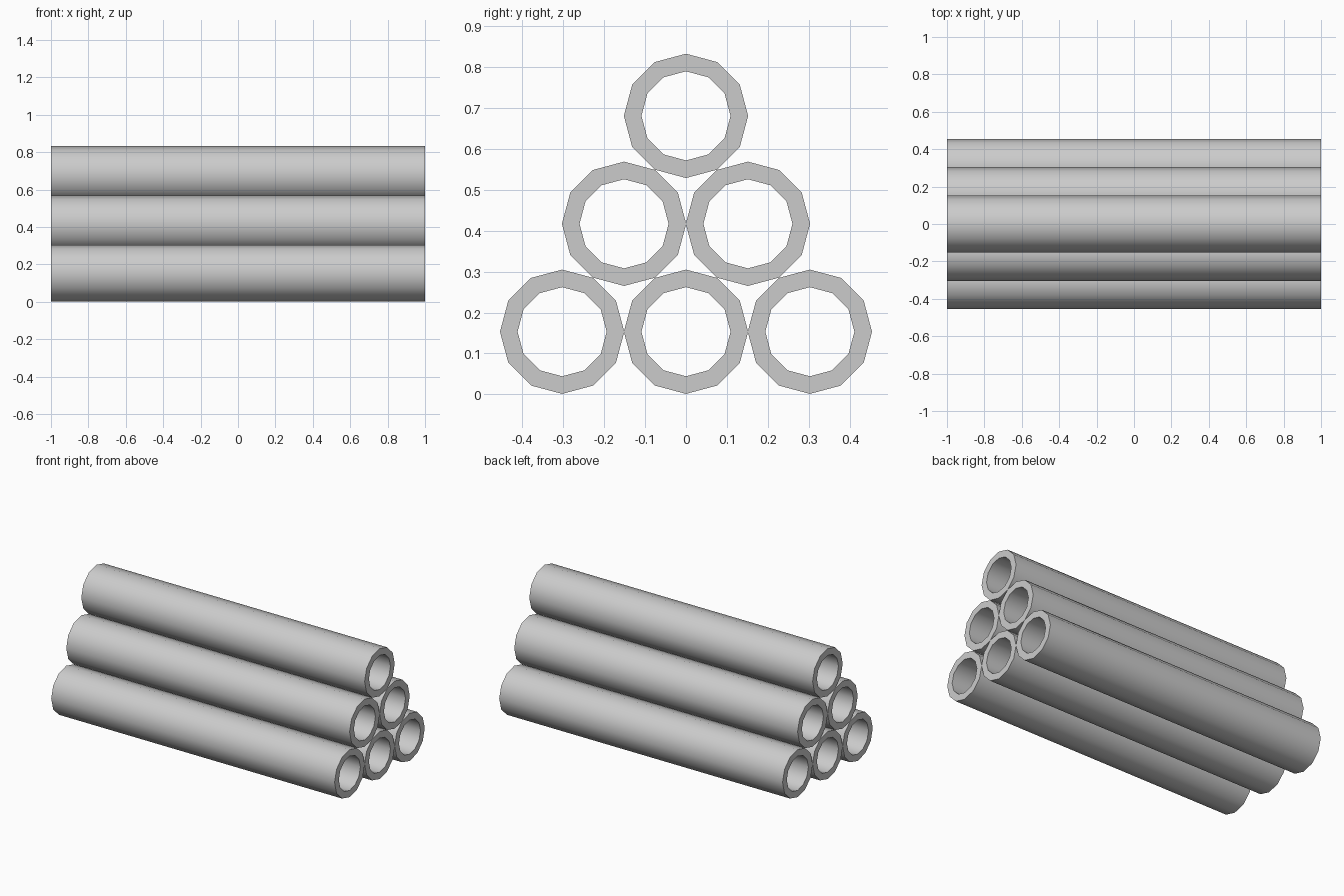
import bpy, bmesh, math

if "Cube" in bpy.data.objects:
    bpy.data.objects.remove(bpy.data.objects["Cube"])

SIDES = 12
R_OUT, R_IN = 0.152, 0.109
HALF = 1.0
PITCH_Y, PITCH_Z = 0.303, 0.264
BASE_Z = 0.153


def add_pipe(name, y, z):
    """Hollow 12-sided pipe running along x, open at both ends."""
    bm = bmesh.new()

    def ring(x, r):
        return [bm.verts.new((x, r * math.cos(2 * math.pi * i / SIDES),
                              r * math.sin(2 * math.pi * i / SIDES)))
                for i in range(SIDES)]

    # outer wall, end rim, inner wall, end rim
    loops = [ring(-HALF, R_OUT), ring(HALF, R_OUT), ring(HALF, R_IN), ring(-HALF, R_IN)]
    for k in range(4):
        a, b = loops[k], loops[(k + 1) % 4]
        for i in range(SIDES):
            j = (i + 1) % SIDES
            face = bm.faces.new((a[i], b[i], b[j], a[j]))
            face.smooth = k in (0, 2)
    bmesh.ops.recalc_face_normals(bm, faces=bm.faces)
    # crisp rims
    for e in bm.edges:
        e.smooth = e.calc_face_angle(0) < math.radians(45)

    mesh = bpy.data.meshes.new(name)
    bm.to_mesh(mesh)
    bm.free()
    obj = bpy.data.objects.new(name, mesh)
    obj.location = (0, y, z)
    bpy.context.collection.objects.link(obj)


# Triangular stack: three, two, one
for row in range(3):
    count = 3 - row
    for i in range(count):
        add_pipe(f"pipe_row{row + 1}_{i + 1}",
                 (i - (count - 1) / 2) * PITCH_Y, BASE_Z + row * PITCH_Z)
